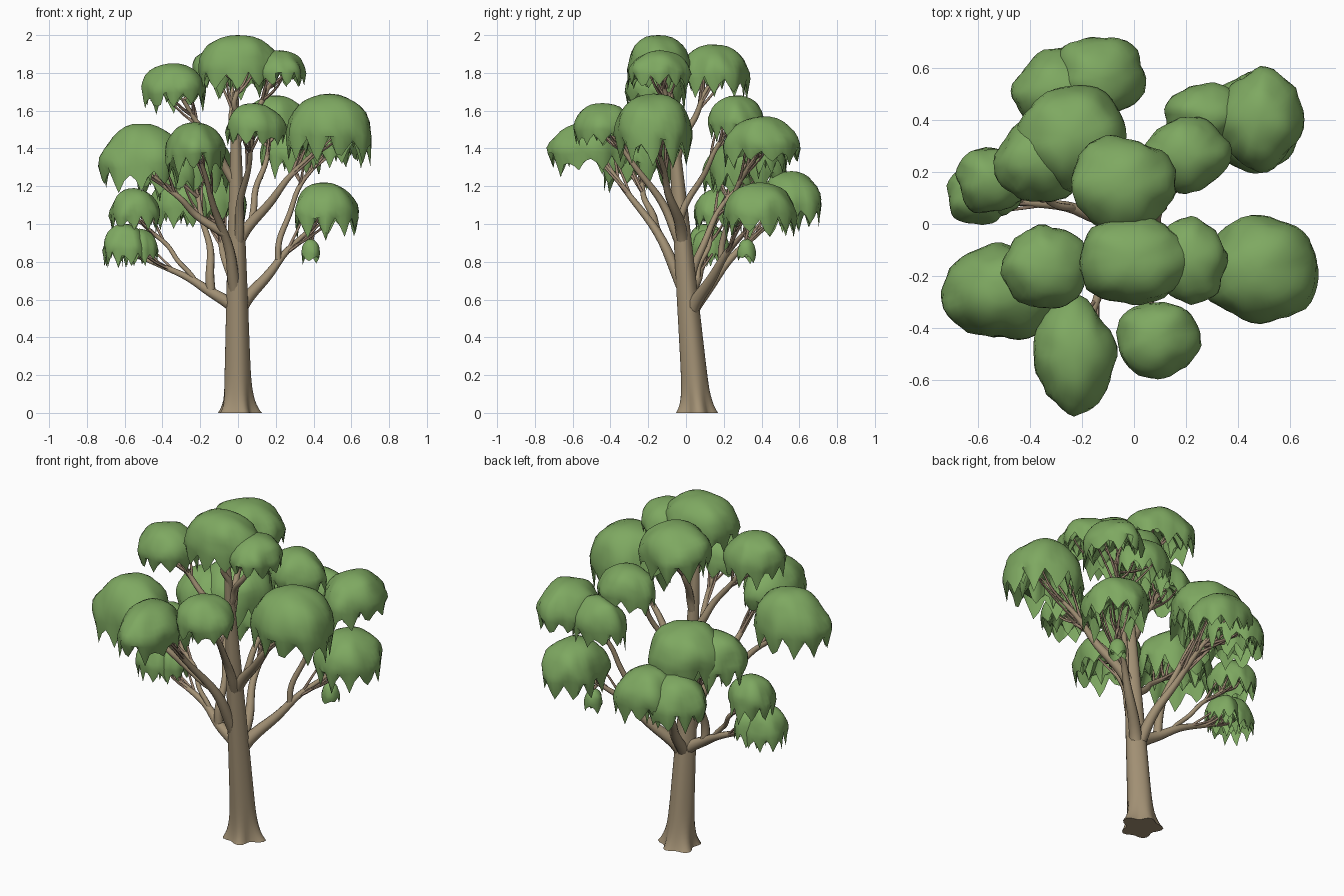
import bpy, bmesh, math, random
from mathutils import Vector, noise

if "Cube" in bpy.data.objects:
    bpy.data.objects.remove(bpy.data.objects["Cube"])

random.seed(4)


def material(name, rgb):
    m = bpy.data.materials.new(name)
    m.diffuse_color = (*rgb, 1)
    m.use_nodes = True
    m.node_tree.nodes["Principled BSDF"].inputs["Base Color"].default_value = m.diffuse_color
    return m


BARK = material("bark", (0.36, 0.28, 0.175))
TWIG = material("twig bark", (0.33, 0.235, 0.165))
LEAF = material("leaf green", (0.21, 0.395, 0.12))


def finish(bm, name, mat, angle):
    bmesh.ops.recalc_face_normals(bm, faces=bm.faces)
    me = bpy.data.meshes.new(name)
    bm.to_mesh(me)
    bm.free()
    me.materials.append(mat)
    ob = bpy.data.objects.new(name, me)
    bpy.context.collection.objects.link(ob)
    bpy.ops.object.select_all(action='DESELECT')
    bpy.context.view_layer.objects.active = ob
    ob.select_set(True)
    bpy.ops.object.shade_smooth_by_angle(angle=math.radians(angle))


def skin(bm, rings):
    n = len(rings[0])
    for a, b in zip(rings, rings[1:]):
        for i in range(n):
            bm.faces.new((a[i], a[(i + 1) % n], b[(i + 1) % n], b[i]))


def tube(bm, pos, radii, sides, shape=None):
    """Tube along points; shape(angle, z) varies the radius and keeps the rings level"""
    u = Vector((1, 0.2, 0.1))
    rings = []
    for i, p in enumerate(pos):
        t = (pos[min(i + 1, len(pos) - 1)] - pos[max(i - 1, 0)]).normalized()
        if shape:
            t = Vector((0, 0, 1))
        u = (u - t * u.dot(t)).normalized()
        v = t.cross(u)
        ring = []
        for k in range(sides):
            a = math.tau * k / sides
            r = radii[i] * (shape(a, p.z) if shape else 1)
            ring.append(bm.verts.new(p + (u * math.cos(a) + v * math.sin(a)) * r))
        rings.append(ring)
    skin(bm, rings)
    bm.faces.new(rings[0])
    bm.faces.new(rings[-1])


# Trunk: leaning taper with a lobed root flare
def axis(z):
    return Vector((-0.008 * z, 0.06 - 0.085 * z, z))


def trunk_radius(z):
    return 0.073 * (1 - z / 1.9) ** 0.7 + 0.03 * math.exp(-z / 0.06)


def flare(a, z):
    w = max(0, 1 - z / 0.3) ** 3
    return 1 + w * (0.16 * math.cos(5 * a + 0.6) + 0.08 * math.cos(3 * a)) + 0.03 * math.cos(4 * a)


bm = bmesh.new()
heights = [1.7 * (i / 30) ** 1.6 for i in range(31)]
tube(bm, [axis(z) for z in heights], [trunk_radius(z) for z in heights], 30, flare)
finish(bm, "trunk", BARK, 50)

# Foliage clumps: x, y, top z, x radius, y radius
CLUMPS = {
    "crown_front": (-0.005, -0.145, 2.0, 0.215, 0.18),
    "crown_back": (-0.04, 0.15, 1.95, 0.2, 0.18),
    "crown_right": (0.22, -0.14, 1.92, 0.135, 0.165),
    "crown_left": (-0.34, -0.165, 1.85, 0.17, 0.16),
    "back_left_high": (-0.24, 0.33, 1.48, 0.205, 0.2),
    "back_left_side": (-0.37, 0.24, 1.43, 0.17, 0.16),
    "back_low": (-0.14, 0.56, 1.28, 0.175, 0.165),
    "back_low_side": (-0.29, 0.51, 1.255, 0.17, 0.16),
    "left_upper": (-0.55, 0.17, 1.19, 0.13, 0.13),
    "left_lower": (-0.6, 0.11, 1.0, 0.12, 0.115),
    "left_lower_side": (-0.52, 0.13, 0.975, 0.1, 0.1),
    "front_left": (-0.51, -0.26, 1.53, 0.21, 0.185),
    "front_middle": (-0.23, -0.505, 1.54, 0.155, 0.215),
    "front_right": (0.09, -0.44, 1.64, 0.16, 0.155),
    "right_high": (0.485, -0.175, 1.69, 0.235, 0.205),
    "right_back_high": (0.2, 0.265, 1.68, 0.165, 0.145),
    "right_back": (0.485, 0.4, 1.57, 0.155, 0.19),
    "right_back_side": (0.28, 0.42, 1.53, 0.16, 0.12),
    "right_low": (0.465, 0.39, 1.22, 0.175, 0.19),
    "right_small": (0.385, 0.32, 0.92, 0.05, 0.05),
}


def clump_height(top, rx):
    return (0.06 + 1.4 * rx) * (0.83 if top > 1.6 and rx < 0.22 else 1)


# Clump profile (radius, depth, jaggedness): round dome, then drooping rim and ragged underside
PROFILE = [(math.sin(i * math.pi / 16) ** 0.92, 0.6 * (1 - math.cos(i * math.pi / 16)), 0) for i in range(1, 9)]
PROFILE += [(0.93, 0.8, 0.2), (0.82, 0.53, 0.05), (0.68, 0.66, 0.16), (0.5, 0.43, 0.05), (0.2, 0.38, 0)]


def clump(name, x, y, top, rx, ry):
    bm = bmesh.new()
    h = clump_height(top, rx)
    n = 14 if rx < 0.06 else 40
    off = Vector((x, y, top)) * 9
    rings = []
    for r, d, jag in PROFILE:
        ring = []
        phase = random.choice((0, 1))
        for k in range(n):
            a = math.tau * k / n
            c, s = math.cos(a), math.sin(a)
            q = Vector((c * r, s * r, d))
            bump = 0.14 * noise.noise(off + q * 1.4) + 0.06 * noise.noise(off + q * 3.5)
            rr = r * (1 + min(1, r * 1.3) * bump)
            tip = (1 if (k // 2 + phase) % 2 else -1) if k % 2 == 0 else 0
            dd = d + jag * (tip * random.uniform(0.35, 1.15) + random.uniform(-0.25, 0.2))
            dd += 0.1 * r * noise.noise(off + Vector((c * r, s * r, 4)) * 1.5)
            ring.append(bm.verts.new((x + c * rr * rx, y + s * rr * ry, top - h * max(dd, 0))))
        rings.append(ring)
    skin(bm, rings)
    for ring, d in ((rings[0], 0), (rings[-1], 0.37)):
        v = bm.verts.new((x, y, top - h * d))
        for i in range(n):
            bm.faces.new((ring[i], ring[(i + 1) % n], v))
    finish(bm, name + "_foliage", LEAF, 48)


for name, data in CLUMPS.items():
    clump(name, *data)

# Limbs: clumps reached, parent (None = trunk), start height or fraction along parent, radius, lift
LIMBS = [
    ("left_lower left_lower_side", None, 0.53, 0.04, 1.4),
    ("left_upper", "left_lower", 0.55, 0.014, 1.2),
    ("back_left_high back_left_side", "left_lower", 0.35, 0.026, 1.9),
    ("back_low back_low_side", None, 0.5, 0.036, 1.3),
    ("right_low right_small", None, 0.5, 0.042, 1.3),
    ("right_back right_back_side", "right_low", 0.6, 0.018, 2.0),
    ("right_high", None, 0.88, 0.036, 1.2),
    ("right_back_high", "right_high", 0.25, 0.02, 1.2),
    ("front_middle", None, 0.58, 0.038, 1.35),
    ("front_left", "front_middle", 0.5, 0.024, 0.85),
    ("front_right", None, 0.84, 0.03, 1.3),
    ("crown_left", None, 1.2, 0.026, 1.1),
    ("crown_back", None, 1.33, 0.026, 1.2),
    ("crown_right", None, 1.42, 0.022, 1.1),
    ("crown_front", None, 1.5, 0.02, 1.1),
]

limbs, twigs = bmesh.new(), bmesh.new()
paths = {}
STEPS = 16
for targets, parent, at, radius, lift in LIMBS:
    targets = targets.split()
    first = targets[0]
    x, y, top, rx, ry = CLUMPS[first]
    start = paths[parent][round(at * STEPS)] if parent else axis(at)
    end = Vector((start.x + (x - start.x) * 0.85, start.y + (y - start.y) * 0.85, top - 0.78 * clump_height(top, rx)))
    path, radii = [], []
    for i in range(STEPS + 1):
        t = i / STEPS
        p = start.lerp(end, t ** lift)
        p.z = start.z + (end.z - start.z) * t
        p += Vector((math.sin(9 * t + x * 8), math.cos(8 * t + y * 8), 0)) * 0.012 * math.sin(math.pi * t)
        path.append(p)
        radii.append(0.011 + (radius - 0.011) * (1 - t) ** 1.2)
    paths[first] = path
    tube(limbs, path, radii, 10)
    # Twigs fan out from the limb end into the underside of each clump
    for name in targets:
        x, y, top, rx, ry = CLUMPS[name]
        count = 2 if rx < 0.06 else 7
        for k in range(count):
            a = math.tau * k / count + random.uniform(-0.3, 0.3)
            r = random.uniform(0.35, 0.65)
            goal = Vector((x + math.cos(a) * rx * r, y + math.sin(a) * ry * r, top - 0.38 * clump_height(top, rx)))
            root = path[random.randint(STEPS - 5, STEPS)]
            sag = Vector((random.uniform(-1, 1), random.uniform(-1, 1), -0.8)) * 0.02
            pts = [root.lerp(goal, j / 6) + sag * math.sin(math.pi * j / 6) for j in range(7)]
            tube(twigs, pts, [0.009 - 0.005 * j / 6 for j in range(7)], 6)
finish(limbs, "limbs", BARK, 60)
finish(twigs, "twigs", TWIG, 60)
